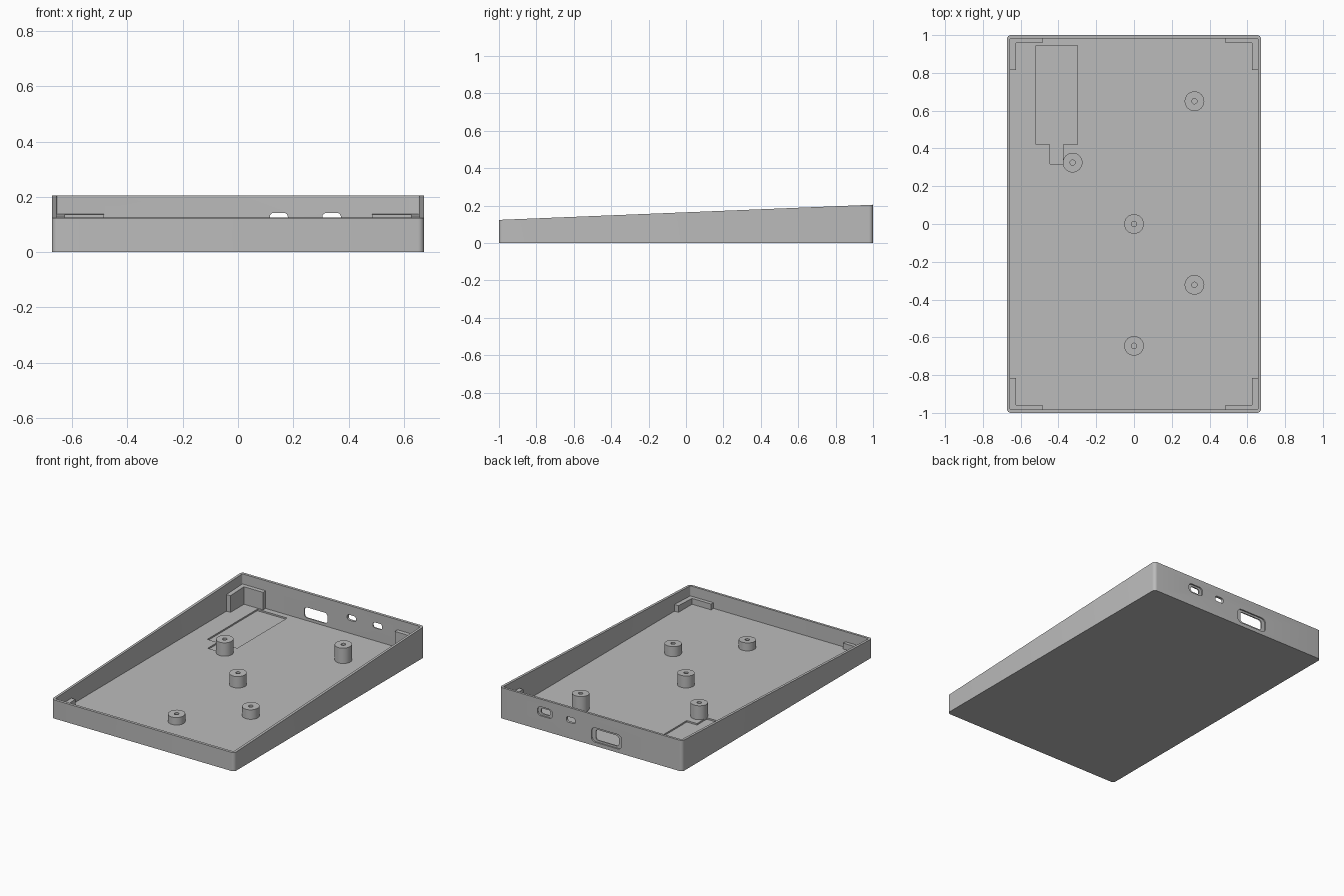
import bpy, bmesh, math

cube = bpy.data.objects.get("Cube")
if cube:
    bpy.data.objects.remove(cube, do_unlink=True)

grey = bpy.data.materials.new("plain_grey")
grey.use_nodes = True
grey.diffuse_color = (0.5, 0.5, 0.5, 1)
grey.node_tree.nodes["Principled BSDF"].inputs["Base Color"].default_value = (0.5, 0.5, 0.5, 1)

HALF_W, WALL, FLOOR = 0.673, 0.017, 0.02
DROP = 0.067  # posts and brackets stop this far below the rim


def rim(y):
    return 0.1645 + 0.0405 * y


def post_top(y):
    return rim(y) - DROP


def rounded(x0, x1, y0, y1, r, seg=6):
    """Rounded rectangle outline, counter-clockwise."""
    centres = [(x1 - r, y1 - r), (x0 + r, y1 - r), (x0 + r, y0 + r), (x1 - r, y0 + r)]
    return [(cx + r * math.cos((q + i / seg) * math.pi / 2),
             cy + r * math.sin((q + i / seg) * math.pi / 2))
            for q, (cx, cy) in enumerate(centres) for i in range(seg + 1)]


def circle(cx, cy, r, n=32):
    return [(cx + r * math.cos(2 * math.pi * i / n),
             cy + r * math.sin(2 * math.pi * i / n)) for i in range(n)]


def solid(name, low, high):
    """Closed prism between two matching loops of points."""
    bm = bmesh.new()
    a = [bm.verts.new(p) for p in low]
    b = [bm.verts.new(p) for p in high]
    n = len(a)
    bm.faces.new(a)
    bm.faces.new(b)
    for i in range(n):
        j = (i + 1) % n
        bm.faces.new((a[i], a[j], b[j], b[i]))
    bmesh.ops.recalc_face_normals(bm, faces=bm.faces)
    mesh = bpy.data.meshes.new(name)
    bm.to_mesh(mesh)
    bm.free()
    mesh.materials.append(grey)
    obj = bpy.data.objects.new(name, mesh)
    bpy.context.collection.objects.link(obj)
    return obj


def upright(name, pts, bottom, top):
    """Prism along z whose top may slope with y."""
    return solid(name, [(x, y, bottom) for x, y in pts], [(x, y, top(y)) for x, y in pts])


def through(name, pts, y0, y1):
    """Prism along y from an x-z outline."""
    return solid(name, [(x, y0, z) for x, z in pts], [(x, y1, z) for x, z in pts])


def activate(obj):
    bpy.ops.object.select_all(action="DESELECT")
    obj.select_set(True)
    bpy.context.view_layer.objects.active = obj


def cut(obj, cutter):
    cutter.hide_render = True
    mod = obj.modifiers.new("cut", "BOOLEAN")
    mod.operation = "DIFFERENCE"
    mod.solver = "EXACT"
    mod.object = cutter
    activate(obj)
    bpy.ops.object.modifier_apply(modifier=mod.name)
    bpy.data.objects.remove(cutter, do_unlink=True)


def smooth(obj):
    activate(obj)
    bpy.ops.object.shade_smooth_by_angle(angle=math.radians(30))


# Sloped tray: outer block hollowed to thin walls and a floor
tray = upright("tray", rounded(-HALF_W, HALF_W, -1, 1, 0.022), 0, rim)
ix, iy = HALF_W - WALL, 1 - WALL
cut(tray, upright("cavity", rounded(-ix, ix, -iy, iy, 0.006), FLOOR, lambda y: 0.4))

# Shallow floor pocket with a narrow tab at its front
pocket = [(-0.52, 0.945), (-0.52, 0.42), (-0.445, 0.42), (-0.445, 0.318),
          (-0.375, 0.318), (-0.375, 0.42), (-0.30, 0.42), (-0.30, 0.945)]
cut(tray, upright("pocket_cutter", pocket, FLOOR - 0.01, lambda y: 0.05))

# Back wall ports: clear openings, two with a wider outer recess
for x0, x1, z0, z1, r in [(-0.2, -0.03, 0.038, 0.108, 0.02),
                          (0.115, 0.18, 0.106, 0.142, 0.014),
                          (0.305, 0.372, 0.106, 0.142, 0.014)]:
    cut(tray, through("port_cutter", rounded(x0, x1, z0, z1, r), 0.9, 1.1))
for x0, x1, z0, z1, r in [(-0.227, -0.003, 0.025, 0.121, 0.03),
                          (0.283, 0.394, 0.094, 0.154, 0.025)]:
    cut(tray, through("recess_cutter", rounded(x0, x1, z0, z1, r), 0.991, 1.1))
smooth(tray)

# Screw posts with blind holes, tops parallel to the rim
for i, (x, y) in enumerate([(0.32, 0.65), (-0.325, 0.325), (0, 0), (0.32, -0.322), (0, -0.645)]):
    post = upright(f"screw_post_{i + 1}", circle(x, y, 0.052), 0.006, post_top)
    cut(post, upright("hole_cutter", circle(x, y, 0.014, 20), FLOOR, lambda y: 0.3))
    smooth(post)

# L-shaped support brackets in the four corners
bracket = [(0.662, 0.99), (0.485, 0.99), (0.485, 0.957), (0.626, 0.957),
           (0.626, 0.815), (0.662, 0.815)]
for sx, side in ((1, "left"), (-1, "right")):
    for sy, end in ((1, "back"), (-1, "front")):
        upright(f"corner_bracket_{end}_{side}",
                [(sx * x, sy * y) for x, y in bracket], 0.006, post_top)
